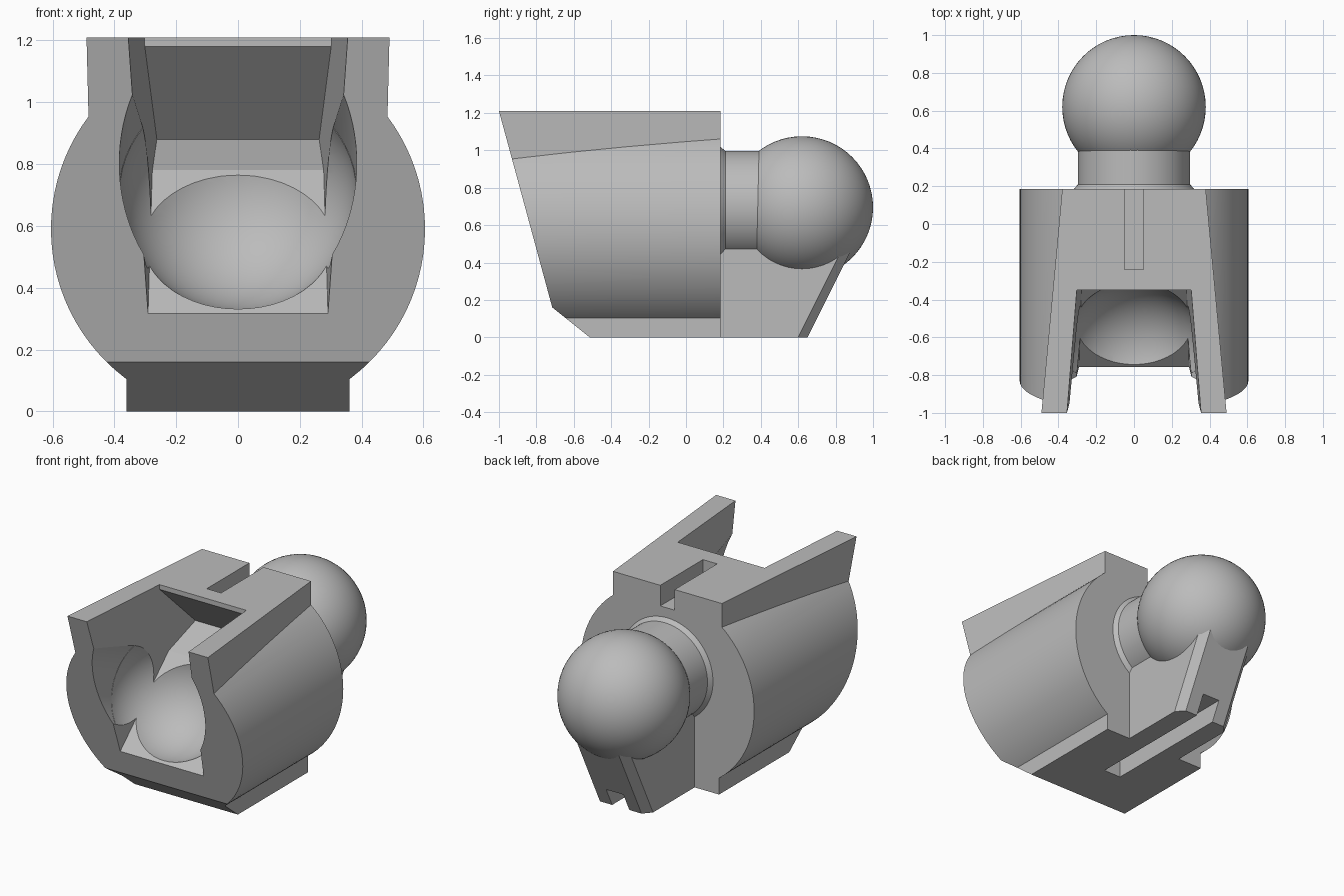
import bpy, bmesh
from math import radians, pi
from mathutils import Vector, Matrix

if "Cube" in bpy.data.objects:
    bpy.data.objects.remove(bpy.data.objects["Cube"])

grey = bpy.data.materials.new("mid grey")
grey.use_nodes = True
grey.diffuse_color = (0.5, 0.5, 0.5, 1)
grey.node_tree.nodes["Principled BSDF"].inputs["Base Color"].default_value = (0.5, 0.5, 0.5, 1)


def finish(name, bm):
    bmesh.ops.recalc_face_normals(bm, faces=bm.faces)
    mesh = bpy.data.meshes.new(name)
    bm.to_mesh(mesh)
    bm.free()
    mesh.materials.append(grey)
    obj = bpy.data.objects.new(name, mesh)
    bpy.context.collection.objects.link(obj)
    return obj


def side_prism(name, profile, half_width, chamfer=0):
    """Extrude a (y, z) profile across x; half_width may depend on y and z."""
    width = half_width if callable(half_width) else lambda y, z: half_width
    bm = bmesh.new()
    right = [bm.verts.new((-width(y, z), y, z)) for y, z in profile]
    left = [bm.verts.new((width(y, z), y, z)) for y, z in profile]
    bm.faces.new(right)
    bm.faces.new(left[::-1])
    n = len(profile)
    for i in range(n):
        j = (i + 1) % n
        bm.faces.new((right[i], left[i], left[j], right[j]))
    if chamfer:
        edges = [bm.edges.get((s[1], s[2])) for s in (right, left)]
        bmesh.ops.bevel(bm, geom=edges, offset=chamfer, segments=1, affect='EDGES')
    return finish(name, bm)


def box(name, x, y, z):
    return side_prism(name, [(y[0], z[0]), (y[1], z[0]), (y[1], z[1]), (y[0], z[1])], x)


def rod(name, start, end, r1, r2=None):
    start, end = Vector(start), Vector(end)
    axis = end - start
    bm = bmesh.new()
    turn = axis.to_track_quat('Z', 'Y').to_matrix().to_4x4()
    bmesh.ops.create_cone(bm, cap_ends=True, segments=96, radius1=r1, radius2=r2 or r1,
                          depth=axis.length,
                          matrix=Matrix.Translation((start + end) / 2) @ turn)
    return finish(name, bm)


def sphere(name, centre, radius):
    bm = bmesh.new()
    turn = Matrix.Rotation(pi / 2, 4, 'X')
    bmesh.ops.create_uvsphere(bm, u_segments=64, v_segments=32, radius=radius,
                              matrix=Matrix.Translation(centre) @ turn)
    return finish(name, bm)


def combine(target, tool, operation, keep=False):
    bpy.context.view_layer.objects.active = target
    mod = target.modifiers.new("cut", 'BOOLEAN')
    mod.object, mod.operation, mod.solver = tool, operation, 'EXACT'
    bpy.ops.object.modifier_apply(modifier=mod.name)
    if not keep:
        bpy.data.objects.remove(tool)


BACK = 0.185

# Socket body: barrel, foot block and tapering top rails
body = rod("socket_body", (0, -1.2, 0.59), (0, BACK, 0.59), 0.605)
combine(body, box("foot", 0.36, (-1.1, BACK), (-0.1, 0.3)), 'UNION')
rails = side_prism("rails", [(-1.1, 0.6), (BACK, 0.6), (BACK, 1.3), (-1.1, 1.3)],
                   lambda y, z: 0.397 - 0.093 * y)
combine(body, rails, 'UNION')

# Raked front and flat underside
outline = side_prism("outline", [(-1, 1.21), (-0.715, 0.16), (-0.515, 0),
                                 (BACK, 0), (BACK, 1.21)], 1)
combine(body, outline, 'INTERSECT')

# Socket bowl, its angled entry and the swing channel
combine(body, sphere("bowl", (0, -0.69, 0.71), 0.383), 'DIFFERENCE')
entry = rod("entry", (0, -0.69, 0.71), (0, -1.19, 0.943), 0.384)
combine(body, entry, 'DIFFERENCE')
channel = side_prism("channel", [(-0.9, 0.175), (-0.295, 0.78), (-0.05, 0.88),
                                 (-0.35, 1.18), (-0.35, 1.4), (-1.3, 1.4), (-1.3, 0.175)],
                     lambda y, z: 0.355 - 0.08 * (y + 1) + 0.05 * (z - 1.21))
combine(body, channel, 'DIFFERENCE')

# Top locating slot
combine(body, box("top_slot", 0.05, (-0.24, 0.3), (1.08, 1.3)), 'DIFFERENCE')

# Support fin under the ball, with a slot running along the underside
fin = side_prism("support_fin", [(0.15, 0), (0.65, 0), (0.875, 0.45), (0.62, 0.69),
                                 (0.15, 0.69)], 0.19, chamfer=0.045)
slot = box("lower_slot", 0.06, (-0.2, 1), (-0.1, 0.12))
combine(body, slot, 'DIFFERENCE', keep=True)
combine(fin, slot, 'DIFFERENCE')

# Neck, flared collar and ball
neck = rod("neck", (0, 0.15, 0.7), (0, 0.42, 0.7), 0.297)
collar = rod("neck_collar", (0, 0.18, 0.7), (0, 0.21, 0.7), 0.322, 0.297)
ball = sphere("ball", (0, 0.62, 0.695), 0.38)

# Smooth the round surfaces and keep hard edges
for part in (body, fin, neck, collar, ball):
    bpy.ops.object.select_all(action='DESELECT')
    part.select_set(True)
    bpy.context.view_layer.objects.active = part
    bpy.ops.object.shade_smooth_by_angle(angle=radians(20))
